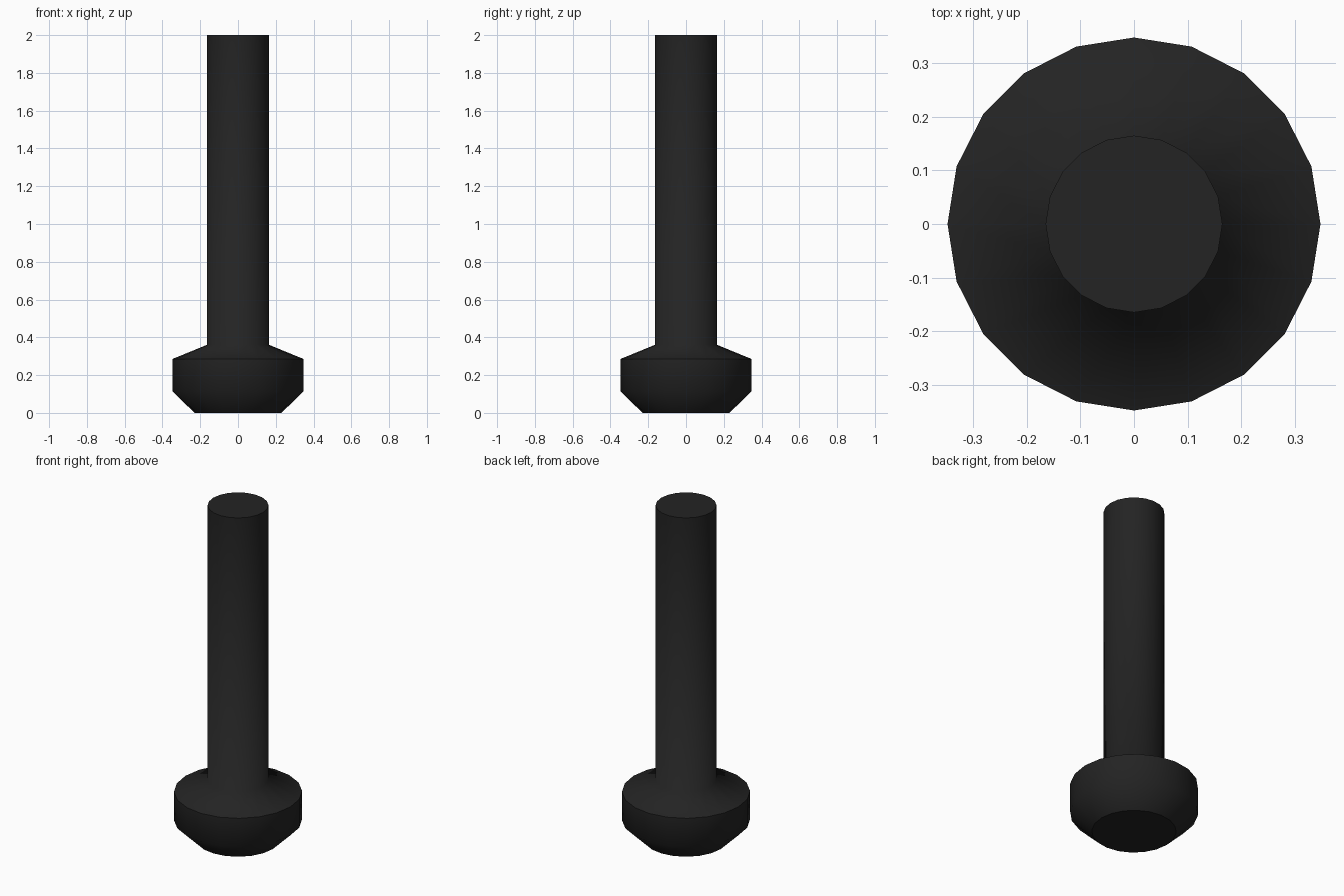
import bpy, bmesh, math

if "Cube" in bpy.data.objects:
    bpy.data.objects.remove(bpy.data.objects["Cube"])

SIDES = 20
# (radius, height, hard edge ring)
PROFILE = [
    (0.23, 0.0, True),     # foot disc
    (0.348, 0.115, False), # top of lower chamfer
    (0.348, 0.285, True),  # rim of the collar
    (0.165, 0.36, False),  # collar meets shaft
    (0.165, 2.0, True),    # shaft top
]

black = bpy.data.materials.new("matte black")
black.diffuse_color = (0.017, 0.017, 0.017, 1)
black.use_nodes = True
black.node_tree.nodes["Principled BSDF"].inputs["Base Color"].default_value = black.diffuse_color

# Turned post: rings bridged with quads, capped at both ends
bm = bmesh.new()
rings = []
for r, z, _ in PROFILE:
    rings.append([bm.verts.new((r * math.cos(a), r * math.sin(a), z))
                  for a in (2 * math.pi * i / SIDES for i in range(SIDES))])
for low, high in zip(rings, rings[1:]):
    for i in range(SIDES):
        j = (i + 1) % SIDES
        bm.faces.new((low[i], low[j], high[j], high[i])).smooth = True
bm.faces.new(rings[0][::-1])
bm.faces.new(rings[-1])

# Hard edges around the foot, collar rim and top
for ring, (_, _, hard) in zip(rings, PROFILE):
    if hard:
        for i in range(SIDES):
            bm.edges.get((ring[i], ring[(i + 1) % SIDES])).smooth = False

mesh = bpy.data.meshes.new("post_with_collar")
bm.to_mesh(mesh)
bm.free()
mesh.materials.append(black)
bpy.context.collection.objects.link(bpy.data.objects.new("post_with_collar", mesh))
